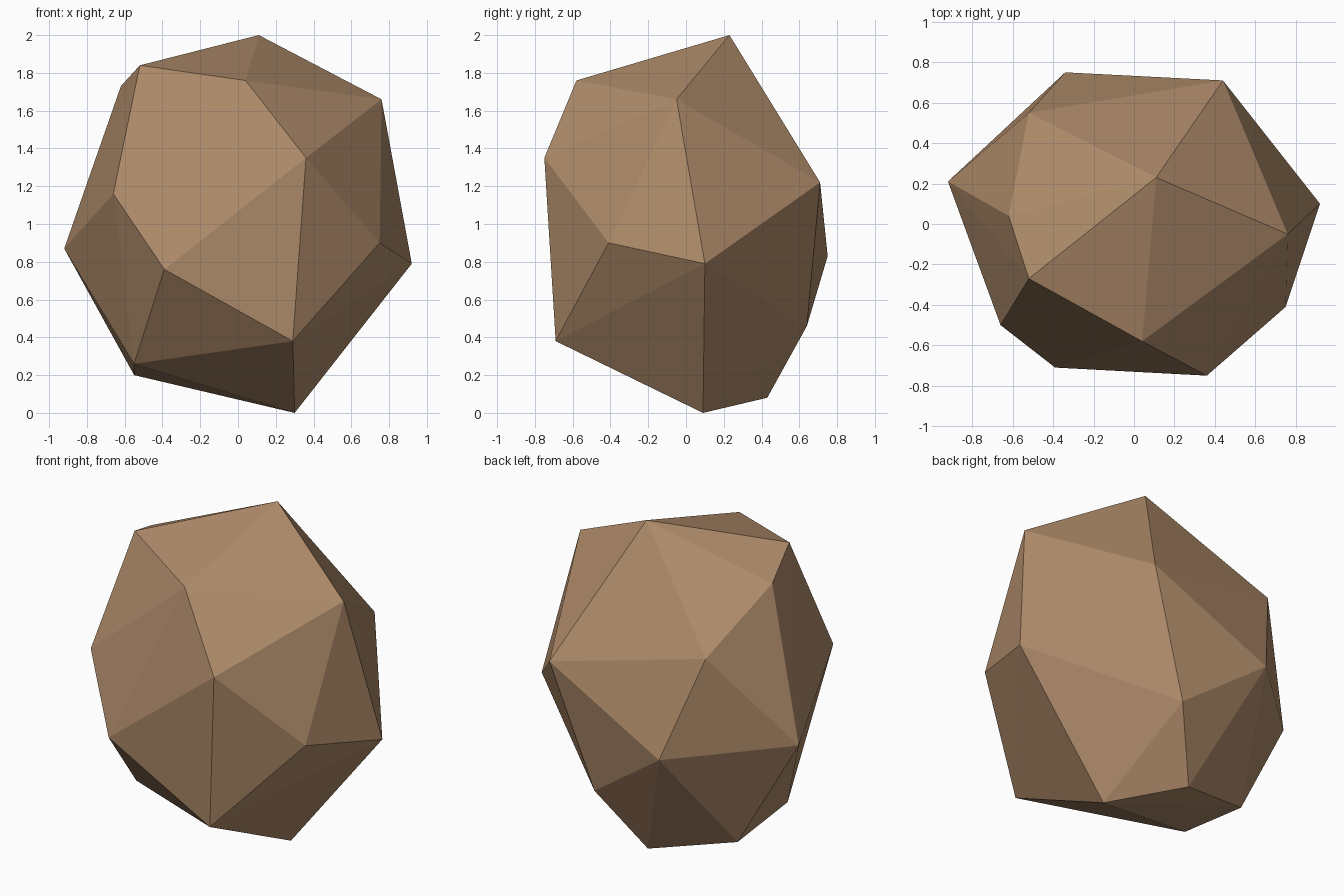
import bpy
import bmesh
from mathutils import Vector

# Remove the default object
default_cube = bpy.data.objects.get("Cube")
if default_cube:
    bpy.data.objects.remove(default_cube, do_unlink=True)


def make_material(name, colour):
    material = bpy.data.materials.new(name)
    material.use_nodes = True
    material.diffuse_color = colour
    shader = material.node_tree.nodes["Principled BSDF"]
    shader.inputs["Base Color"].default_value = colour
    shader.inputs["Roughness"].default_value = 0.9
    return material


def make_boulder(name, corner_groups, material):
    """Wrap a tight faceted skin around the chipped corners."""
    bm = bmesh.new()
    for corners in corner_groups.values():
        for corner in corners:
            bm.verts.new(Vector(corner))
    bmesh.ops.convex_hull(bm, input=list(bm.verts))
    bmesh.ops.recalc_face_normals(bm, faces=list(bm.faces))
    for face in bm.faces:
        face.smooth = False
    mesh = bpy.data.meshes.new(name)
    bm.to_mesh(mesh)
    bm.free()
    mesh.materials.append(material)
    boulder = bpy.data.objects.new(name, mesh)
    bpy.context.collection.objects.link(boulder)
    return boulder


# Corners of the stone, grouped by where they lie
corner_groups = {
    "crown": [(.11, .23, 2), (-.52, -.27, 1.84), (.04, -.58, 1.76),
              (-.62, .04, 1.73), (.76, -.05, 1.66)],
    "front": [(.36, -.75, 1.35), (-.66, -.5, 1.16), (-.39, -.71, .76),
              (.29, -.69, .38)],
    "sides": [(.75, -.41, .9), (.92, .1, .79), (-.92, .21, .87)],
    "back": [(-.52, .55, 1.43), (.44, .71, 1.22), (-.34, .75, .83),
             (.18, .64, .46)],
    "base": [(.3, .09, 0), (-.04, .43, .08), (-.55, .28, .2),
             (-.55, -.21, .26)],
}

brown_stone = make_material("brown_stone", (.43, .26, .145, 1))
make_boulder("boulder", corner_groups, brown_stone)
